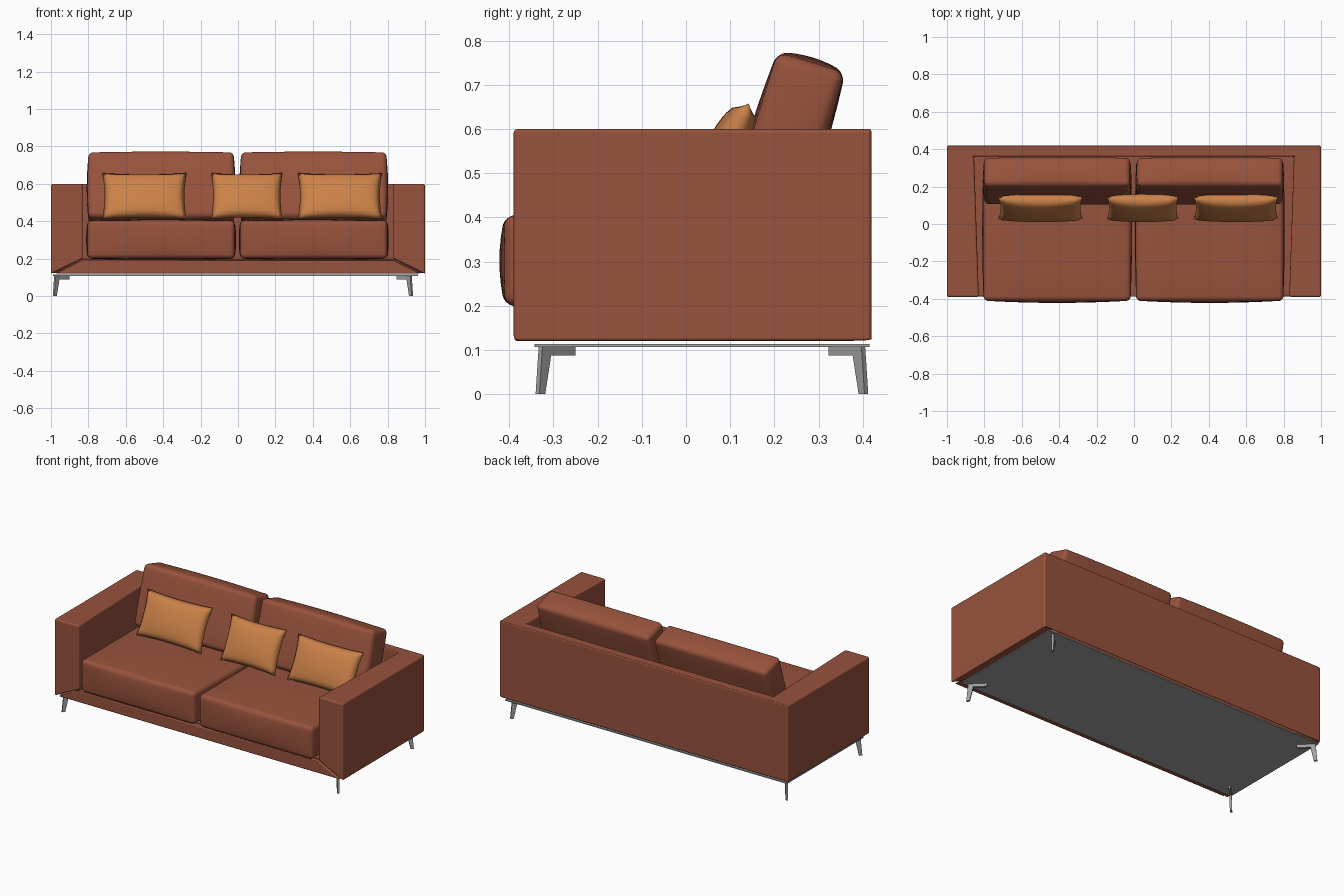
import bpy, bmesh, math
from mathutils import Vector, Matrix

if "Cube" in bpy.data.objects:
    bpy.data.objects.remove(bpy.data.objects["Cube"], do_unlink=True)


def material(name, rgb):
    m = bpy.data.materials.new(name)
    m.use_nodes = True
    m.diffuse_color = (*rgb, 1)
    bsdf = next(n for n in m.node_tree.nodes if n.type == 'BSDF_PRINCIPLED')
    bsdf.inputs["Base Color"].default_value = (*rgb, 1)
    return m


LEATHER = material("rust_leather", (0.31, 0.085, 0.045))
FABRIC = material("tan_fabric", (0.60, 0.22, 0.065))
METAL = material("grey_metal", (0.36, 0.36, 0.36))


def finish(name, bm, mat, bevel=0.0, smooth=True):
    bmesh.ops.recalc_face_normals(bm, faces=bm.faces[:])
    mesh = bpy.data.meshes.new(name)
    bm.to_mesh(mesh)
    bm.free()
    mesh.materials.append(mat)
    ob = bpy.data.objects.new(name, mesh)
    bpy.context.collection.objects.link(ob)
    if smooth:
        bpy.ops.object.select_all(action='DESELECT')
        ob.select_set(True)
        bpy.context.view_layer.objects.active = ob
        bpy.ops.object.shade_smooth_by_angle(angle=math.radians(40))
    if bevel:
        mod = ob.modifiers.new("soft_edges", 'BEVEL')
        mod.width = bevel
        mod.segments = 3
        mod.limit_method = 'ANGLE'
        mod.harden_normals = True
    return ob


def box(name, lo, hi, mat, bevel=0.0):
    bm = bmesh.new()
    bmesh.ops.create_cube(bm, size=1)
    for v in bm.verts:
        v.co = Vector((hi[i] if v.co[i] > 0 else lo[i]) for i in range(3))
    return finish(name, bm, mat, bevel, smooth=False)


def prism(name, profile, place, depth, mat, bevel=0.0):
    """Extrude a 2D profile; place(a, b, d) gives the 3D point."""
    bm = bmesh.new()
    rings = [[bm.verts.new(place(a, b, d)) for a, b in profile] for d in depth]
    bm.faces.new(rings[0])
    bm.faces.new(rings[1][::-1])
    n = len(profile)
    for i in range(n):
        j = (i + 1) % n
        bm.faces.new((rings[0][i], rings[0][j], rings[1][j], rings[1][i]))
    return finish(name, bm, mat, bevel, smooth=bevel > 0)


def cushion(name, centre, half, radius, bulge, tilt=0.0):
    """Rounded box with crowned faces."""
    bm = bmesh.new()
    bmesh.ops.create_cube(bm, size=2)
    bmesh.ops.subdivide_edges(bm, edges=bm.edges[:], cuts=11, use_grid_fill=True)
    turn = Matrix.Translation(centre) @ Matrix.Rotation(-tilt, 4, 'X')
    for v in bm.verts:
        flat, core = Vector(), Vector()
        for a in range(3):
            k = round(v.co[a] * 6)
            side = math.copysign(1, k)
            inner = half[a] - radius
            if abs(k) <= 3:
                flat[a] = core[a] = inner * k / 3
            else:
                core[a] = side * inner
                flat[a] = core[a] + side * radius * math.tan(math.radians(15 * (abs(k) - 3)))
        p = core + (flat - core).normalized() * radius
        u = [p[a] / half[a] for a in range(3)]
        for a in range(3):
            b, c = u[a - 1], u[a - 2]
            p[a] += bulge[a] * u[a] * (1 - b * b) * (1 - c * c)
        v.co = turn @ p
    return finish(name, bm, LEATHER)


def pillow(name, x, width, height=0.27, thick=0.05, tilt=25):
    """Scatter pillow, thin at the rim, with pulled-out corners."""
    bm = bmesh.new()
    turn = (Matrix.Translation((x, 0.085, 0.535))
            @ Matrix.Rotation(math.radians(-tilt), 4, 'X'))
    for side in (-1, 1):
        made = bmesh.ops.create_grid(bm, x_segments=20, y_segments=16, size=1)["verts"]
        for vert in made:
            u, v = vert.co.x, vert.co.y
            puff = max(0, (1 - u * u) * (1 - v * v)) ** 0.35
            p = Vector((u * width / 2 * (1 - 0.05 * (1 - v * v)),
                        side * thick * puff,
                        v * height / 2 * (1 - 0.06 * (1 - u * u))))
            vert.co = turn @ p
    bmesh.ops.remove_doubles(bm, verts=bm.verts[:], dist=0.0005)
    ob = finish(name, bm, FABRIC, smooth=False)
    ob.data.polygons.foreach_set("use_smooth", [True] * len(ob.data.polygons))


# Arms and back: one U-shaped shell, its inner lower edge raised for the mitre
outer = [(-1, -0.39), (-1, 0.42), (1, 0.42), (1, -0.39)]
inner = [(-0.83, -0.39), (-0.855, 0.36), (0.855, 0.36), (0.83, -0.39)]
bm = bmesh.new()
rows = [[bm.verts.new((x, y, z)) for x, y in path]
        for path, z in ((outer, 0.118), (outer, 0.6), (inner, 0.6), (inner, 0.2))]
for r in range(4):
    a, b = rows[r], rows[(r + 1) % 4]
    for i in range(3):
        bm.faces.new((a[i], a[i + 1], b[i + 1], b[i]))
for i in (0, 3):
    bm.faces.new([row[i] for row in rows])
finish("arms_and_back", bm, LEATHER, bevel=0.01)

# Front rail, mitred to the arms, and the deck below the cushions
prism("front_rail", [(-0.975, 0.12), (0.975, 0.12), (0.83, 0.192), (-0.83, 0.192)],
      lambda a, b, d: (a, d, b), (-0.388, -0.33), LEATHER, bevel=0.006)
box("seat_deck", (-0.87, -0.36, 0.12), (0.87, 0.38, 0.195), LEATHER)

# Seat and back cushions
for side, word in ((-1, "right"), (1, "left")):
    x = side * 0.408 - 0.003
    cushion(word + "_seat_cushion", (x, -0.035, 0.302), (0.393, 0.375, 0.102),
            0.024, (0.008, 0.012, 0.008))
    cushion(word + "_back_cushion", (x, 0.23, 0.576), (0.388, 0.08, 0.182),
            0.024, (0.01, 0.008, 0.012), math.radians(17))

# Scatter pillows
pillow("right_pillow", -0.5, 0.45)
pillow("middle_pillow", 0.047, 0.38)
pillow("left_pillow", 0.545, 0.45)

# Base plate and diagonal blade legs
box("base_plate", (-0.99, -0.343, 0.107), (0.963, 0.415, 0.114), METAL)
blade = [(0, 0), (0.019, 0), (0.038, 0.088), (0.115, 0.088), (0.115, 0.108), (0.01, 0.108)]
for sx, xname in ((-1, "right"), (1, "left")):
    for sy, yname in ((-1, "front"), (1, "back")):
        corner = Vector((-0.027 + sx * 0.959, 0.036 + sy * 0.372, 0))
        inward = Vector((-sx, -sy, 0)).normalized()
        across = Vector((-inward.y, inward.x, 0))
        prism(f"{yname}_{xname}_leg", blade,
              lambda a, b, d: corner + inward * a + across * d + Vector((0, 0, b)),
              (-0.006, 0.006), METAL)
